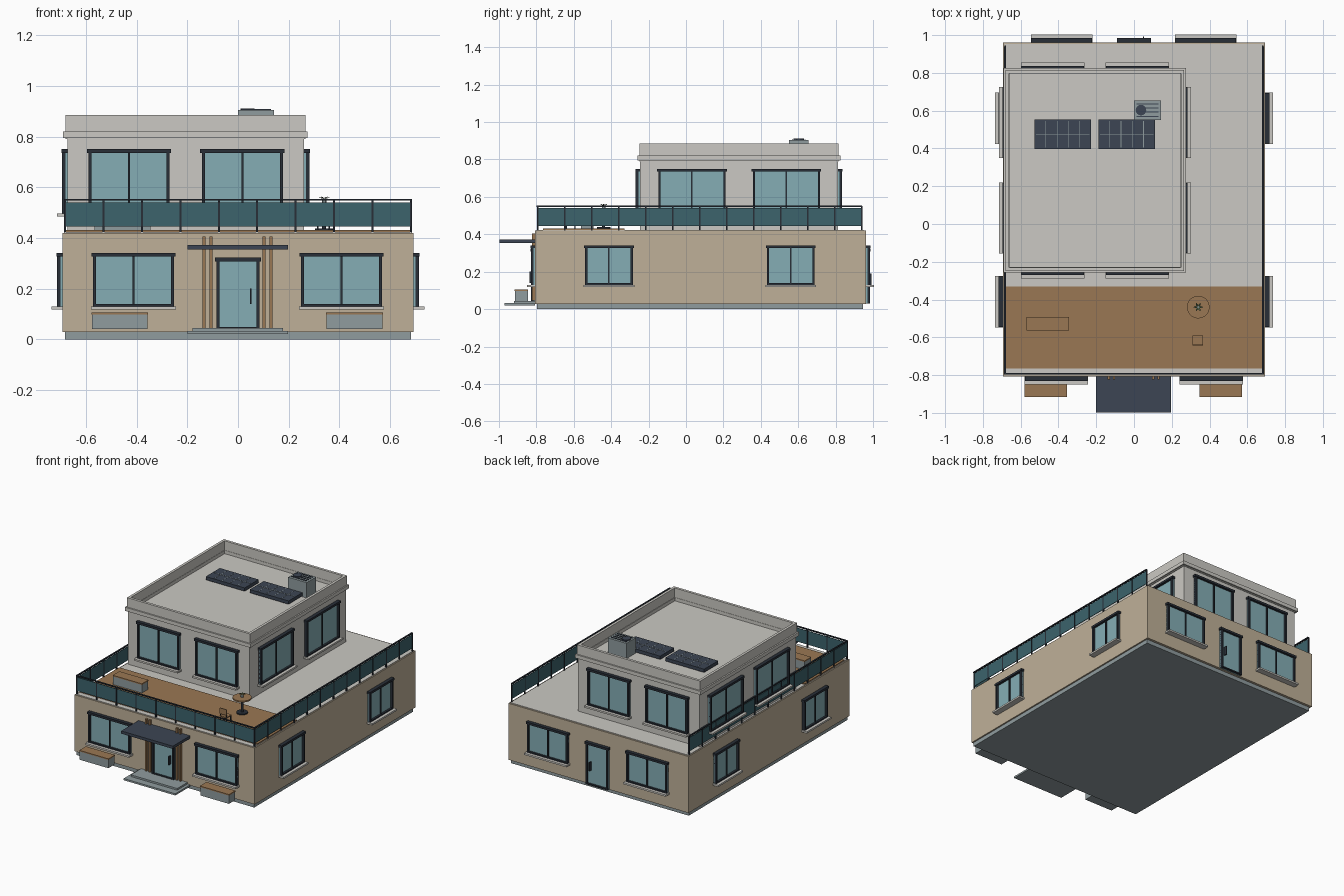
import bpy, bmesh, math

if "Cube" in bpy.data.objects:
    bpy.data.objects.remove(bpy.data.objects["Cube"])

def mat(name, r, g, b):
    m = bpy.data.materials.new(name)
    lin = [((c / 255 + 0.055) / 1.055) ** 2.4 for c in (r, g, b)]
    m.diffuse_color = (*lin, 1)
    m.use_nodes = True
    m.node_tree.nodes["Principled BSDF"].inputs["Base Color"].default_value = m.diffuse_color
    return m

TAN = mat("tan_plaster", 191, 176, 152)
LIGHT = mat("light_plaster", 203, 201, 195)
GLASS = mat("window_glass", 133, 174, 181)
RAILGLASS = mat("railing_glass", 60, 99, 108)
NAVY = mat("navy_metal", 60, 69, 83)
BLACK = mat("dark_frame", 40, 46, 55)
STONE = mat("grey_stone", 144, 156, 159)
WOOD = mat("brown_wood", 154, 119, 83)
GREEN = mat("leaf_green", 60, 85, 60)

def make(name, boxes, m):
    """One object from a list of boxes (x0, x1, y0, y1, z0, z1)."""
    bm = bmesh.new()
    for x0, x1, y0, y1, z0, z1 in boxes:
        for v in bmesh.ops.create_cube(bm, size=1)["verts"]:
            v.co = (x1 if v.co.x > 0 else x0, y1 if v.co.y > 0 else y0,
                    z1 if v.co.z > 0 else z0)
    me = bpy.data.meshes.new(name)
    bm.to_mesh(me)
    bm.free()
    me.materials.append(m)
    ob = bpy.data.objects.new(name, me)
    bpy.context.collection.objects.link(ob)
    return ob

def disc(name, x, y, z0, z1, r, m, n=24):
    bpy.ops.mesh.primitive_cylinder_add(vertices=n, radius=r, depth=z1 - z0,
                                        location=(x, y, (z0 + z1) / 2))
    ob = bpy.context.object
    ob.name = name
    ob.data.materials.append(m)
    bpy.ops.object.shade_smooth_by_angle()
    return ob

def ring(x0, x1, y0, y1, z0, z1, t):
    """Four boxes forming a rectangular ring."""
    return [(x0, x1, y0, y0 + t, z0, z1), (x0, x1, y1 - t, y1, z0, z1),
            (x0, x0 + t, y0 + t, y1 - t, z0, z1), (x1 - t, x1, y0 + t, y1 - t, z0, z1)]

def on_wall(side, plane, u0, u1, d0, d1, z0, z1):
    """Box on a wall: u along the wall, d outward from it."""
    s = 1 if side in ("right", "back") else -1
    a, b = sorted((plane + s * d0, plane + s * d1))
    return (u0, u1, a, b, z0, z1) if side in ("front", "back") else (a, b, u0, u1, z0, z1)

def window(name, side, plane, c, w, z0, z1, door=False):
    u0, u1, t = c - w / 2, c + w / 2, 0.012
    B = lambda *a: on_wall(side, plane, *a)
    make(name + "_glass", [B(u0, u1, -0.01, 0.008, z0, z1)], GLASS)
    frame = [B(u0, u0 + t, 0, 0.022, z0, z1), B(u1 - t, u1, 0, 0.022, z0, z1),
             B(u0 - 0.006, u1 + 0.006, 0, 0.024, z1 - t, z1 + 0.003),
             B(u0, u1, 0, 0.022, z0, z0 + t * 0.7)]
    if door:
        h = c + w * 0.3
        frame.append(B(h - 0.003, h + 0.003, 0.008, 0.03, z0 + 0.1, z0 + 0.16))
    else:
        frame.append(B(c - 0.004, c + 0.004, 0, 0.016, z0, z1))
        make(name + "_sill", [B(u0 - 0.008, u1 + 0.008, 0, 0.042, z0 - 0.012, z0)], LIGHT)
    make(name + "_frame", frame, BLACK)

# Ground floor
X, YF, YB = 0.693, -0.807, 0.962
make("plinth", [(-0.683, 0.683, -0.797, 0.945, 0, 0.03)], STONE)
make("ground_floor", [(-X, X, YF, YB, 0.028, 0.42)], TAN)
make("terrace_slab", [(-0.685, 0.685, -0.80, 0.953, 0.415, 0.424)], LIGHT)
make("terrace_deck", [(-0.683, 0.683, -0.765, -0.33, 0.42, 0.431)], WOOD)

# Upper floor, cornice and parapet
UX0, UX1, UY0, UY1 = -0.673, 0.26, -0.247, 0.812
make("upper_floor", [(UX0, UX1, UY0, UY1, 0.42, 0.797)], LIGHT)
make("cornice", ring(-0.69, 0.275, -0.258, 0.826, 0.795, 0.82, 0.03), LIGHT)
make("parapet", ring(-0.68, 0.266, -0.248, 0.816, 0.79, 0.885, 0.018), LIGHT)

# Windows and doors
for c in (-0.412, 0.408):
    window("front_window", "front", YF, c, 0.32, 0.13, 0.338)
for c in (-0.383, 0.38):
    window("back_window", "back", YB, c, 0.31, 0.13, 0.338)
window("front_door", "front", YF, 0, 0.17, 0.04, 0.32, True)
window("back_door", "back", YB, 0, 0.17, 0.03, 0.32, True)
for side, p, up in (("left", -X, UX0), ("right", X, UX1)):
    for c in (-0.412, 0.56):
        window(side + "_window", side, p, c, 0.255, 0.13, 0.338)
    for c in (0.032, 0.537):
        window("upper_" + side + "_window", side, up, c, 0.36, 0.497, 0.747)
for side, p in (("front", UY0), ("back", UY1)):
    for c in (-0.43, 0.017):
        window("upper_" + side + "_window", side, p, c, 0.32, 0.497, 0.747)

# Entrance: canopy, slats, steps
make("canopy", [(-0.2, 0.197, -0.997, YF, 0.354, 0.373)], NAVY)
make("entrance_slats", [(x - 0.006, x + 0.006, YF - 0.016, YF, 0.045, 0.405)
                        for x in (-0.134, -0.106, 0.102, 0.13)], WOOD)
make("entrance_steps", [(-0.2, 0.197, -0.97, YF, 0.02, 0.032),
                        (-0.18, 0.177, -0.92, YF, 0.032, 0.044)], STONE)

# Benches by the front wall and on the terrace
for name, x, y, z in (("left_bench", -0.467, -0.88, 0.04), ("right_bench", 0.46, -0.88, 0.04),
                      ("terrace_bench", -0.456, -0.528, 0.43)):
    make(name, [(x - 0.11, x + 0.11, y - 0.034, y + 0.034, z, z + 0.058)], STONE)
    make(name + "_top", [(x - 0.112, x + 0.112, y - 0.036, y + 0.036, z + 0.058, z + 0.066)], WOOD)

# Railing on the front and both sides
RX, RY0, RY1 = 0.682, -0.793, 0.94
def rails(z0, z1, t):
    return [(-RX - t, RX + t, RY0 - t, RY0 + t, z0, z1)] + [
        (s * RX - t, s * RX + t, RY0, RY1, z0, z1) for s in (-1, 1)]
make("railing_glass", rails(0.445, 0.54, 0.002), RAILGLASS)
make("railing_top", rails(0.547, 0.554, 0.005), BLACK)
spots = [(-RX + i * 2 * RX / 9, RY0) for i in range(10)]
spots += [(s * RX, RY0 + i * (RY1 - RY0) / 12) for s in (-1, 1) for i in range(1, 13)]
make("railing_posts", [(x - 0.004, x + 0.004, y - 0.004, y + 0.004, 0.42, 0.55)
                       for x, y in spots], BLACK)

# Terrace table with a small plant
tx, ty = 0.34, -0.44
disc("table_foot", tx, ty, 0.43, 0.438, 0.036, BLACK)
disc("table_stem", tx, ty, 0.436, 0.532, 0.008, BLACK, 12)
disc("table_top", tx, ty, 0.53, 0.54, 0.06, WOOD)
disc("plant_pot", tx, ty, 0.54, 0.552, 0.009, STONE, 12)
bm = bmesh.new()
for i in range(6):
    a = i * math.pi / 3
    c, s = math.cos(a), math.sin(a)
    bm.faces.new([bm.verts.new(p) for p in (
        (tx, ty, 0.55), (tx + 0.014 * c - 0.005 * s, ty + 0.014 * s + 0.005 * c, 0.56),
        (tx + 0.026 * c, ty + 0.026 * s, 0.563),
        (tx + 0.014 * c + 0.005 * s, ty + 0.014 * s - 0.005 * c, 0.56))])
me = bpy.data.meshes.new("plant_leaves")
bm.to_mesh(me)
bm.free()
me.materials.append(GREEN)
bpy.context.collection.objects.link(bpy.data.objects.new("plant_leaves", me))

# Terrace chair
cx, cy, h = 0.337, -0.617, 0.027
make("chair", [(cx - h, cx + h, cy - h, cy + h, 0.474, 0.482),
               (cx - h, cx + h, cy - h, cy - h + 0.006, 0.495, 0.535)], WOOD)
make("chair_legs", [(cx + sx * 0.023 - 0.003, cx + sx * 0.023 + 0.003,
                     cy + sy * 0.023 - 0.003, cy + sy * 0.023 + 0.003,
                     0.43, 0.475 if sy > 0 else 0.5) for sx in (-1, 1) for sy in (-1, 1)], BLACK)

# Solar panels with thin cell lines
for x0 in (-0.526, -0.188):
    x1, y0, y1, z = x0 + 0.298, 0.398, 0.552, 0.826
    make("solar_panel", [(x0, x1, y0, y1, 0.803, z)], NAVY)
    lines = [(x0 + 0.298 * k / 5 - 0.0015, x0 + 0.298 * k / 5 + 0.0015, y0 + 0.008, y1 - 0.008,
              z - 0.001, z + 0.001) for k in range(1, 5)]
    lines.append((x0 + 0.008, x1 - 0.008, 0.4735, 0.4765, z - 0.001, z + 0.0015))
    make("panel_lines", lines, STONE)
    make("panel_feet", [(x - 0.01, x + 0.01, y0 + 0.01, y1 - 0.01, 0.795, 0.805)
                        for x in (x0 + 0.04, x1 - 0.04)], BLACK)

# Rooftop cooling unit
make("cooling_unit", [(0.0, 0.143, 0.55, 0.655, 0.795, 0.904)], STONE)
disc("cooling_fan", 0.037, 0.603, 0.902, 0.911, 0.028, NAVY)
make("cooling_vents", [(0.012, 0.131, y - 0.003, y + 0.003, 0.902, 0.908)
                       for y in (0.57, 0.592, 0.614, 0.636)], NAVY)
